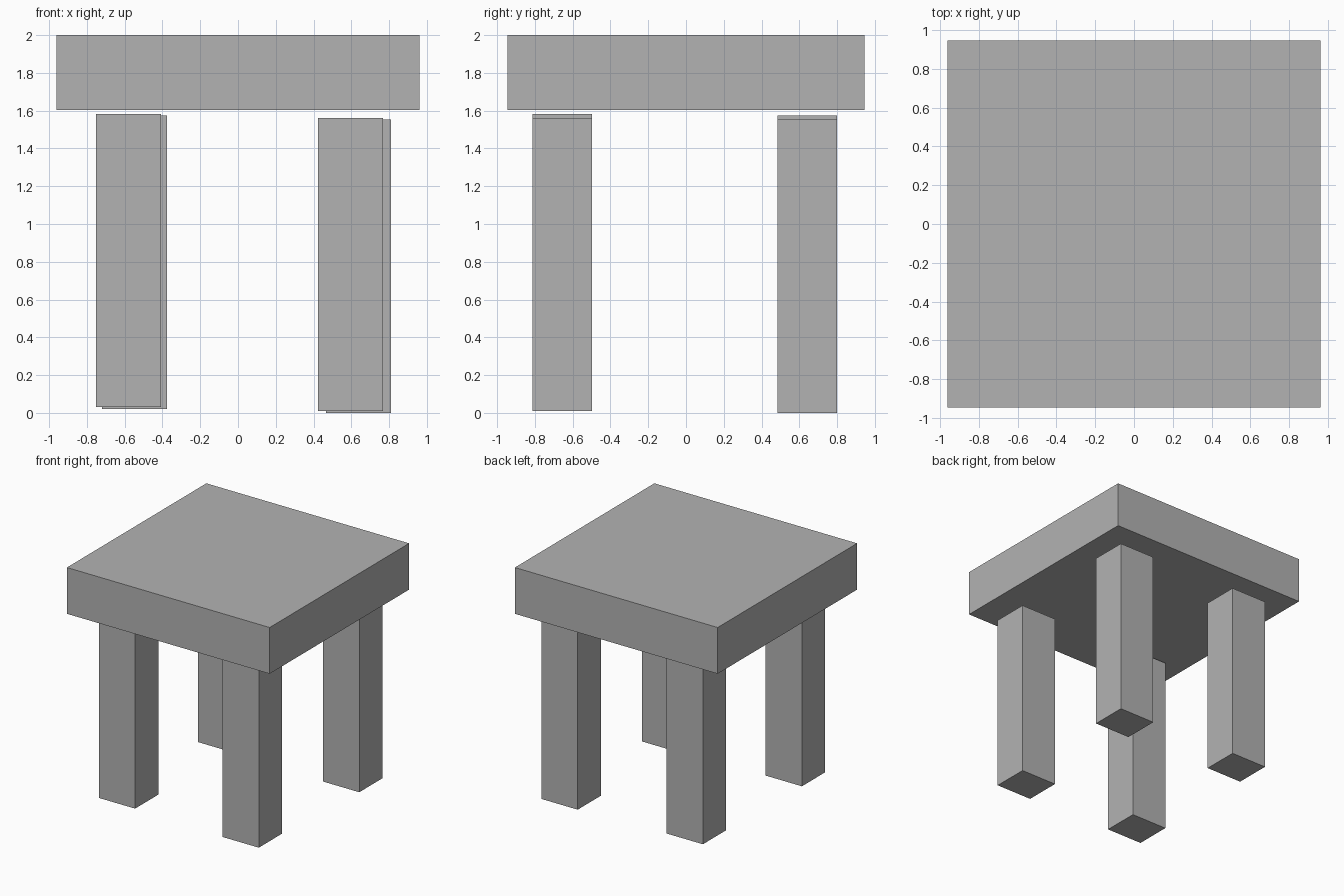
import bpy

# Remove the default cube
default = bpy.data.objects.get("Cube")
if default:
    bpy.data.objects.remove(default, do_unlink=True)

# Single plain material
GREY = (0.45, 0.45, 0.45, 1.0)
grey = bpy.data.materials.new("plain_grey")
grey.use_nodes = True
grey.diffuse_color = GREY
bsdf = next(n for n in grey.node_tree.nodes if n.type == "BSDF_PRINCIPLED")
bsdf.inputs["Base Color"].default_value = GREY


def box(name, centre, size):
    """Add a flat-shaded box with its size applied to the mesh."""
    bpy.ops.mesh.primitive_cube_add(size=1, location=centre)
    obj = bpy.context.object
    obj.name = obj.data.name = name
    obj.scale = size
    bpy.ops.object.transform_apply(location=False, rotation=False, scale=True)
    obj.data.materials.append(grey)
    return obj


# Thick seat slab
SEAT_BOTTOM, SEAT_TOP = 1.603, 2.0
box("seat", (0, 0, (SEAT_BOTTOM + SEAT_TOP) / 2),
    (1.924, 1.89, SEAT_TOP - SEAT_BOTTOM))

# Four legs, slightly uneven in placement and stopping short of the seat
LEG_SIZE = (0.344, 0.315, 1.553)
FRONT_Y, BACK_Y = -0.656, 0.643
legs = {
    "front_right_leg": (-0.579, FRONT_Y, 0.03),
    "back_right_leg": (-0.549, BACK_Y, 0.021),
    "front_left_leg": (0.595, FRONT_Y, 0.009),
    "back_left_leg": (0.639, BACK_Y, 0.0),
}
for name, (x, y, bottom) in legs.items():
    box(name, (x, y, bottom + LEG_SIZE[2] / 2), LEG_SIZE)
